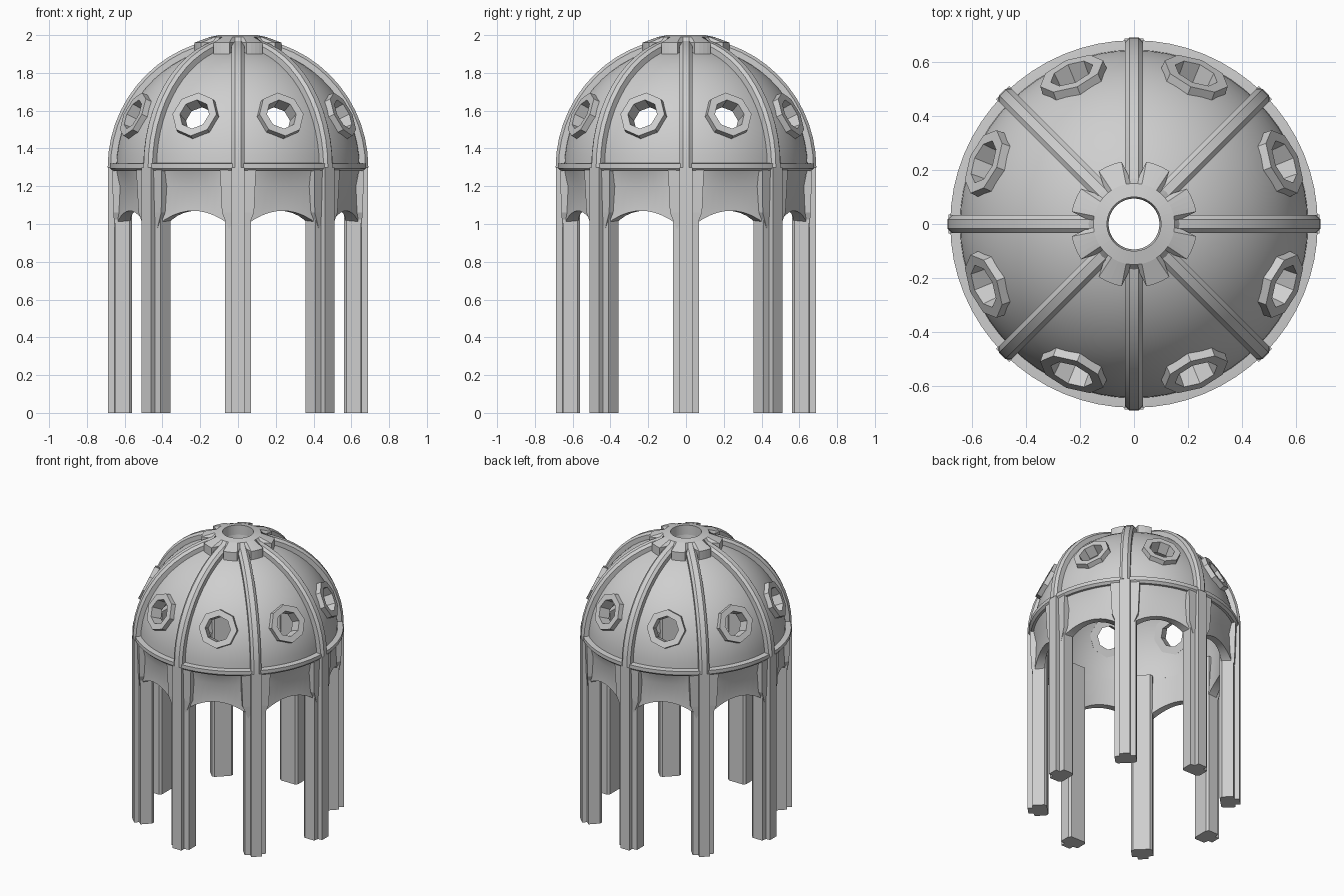
import bpy, bmesh
from math import pi, sin, cos, radians
from mathutils import Matrix, Vector

if "Cube" in bpy.data.objects:
    bpy.data.objects.remove(bpy.data.objects["Cube"])

stone = bpy.data.materials.new("pale grey stone")
stone.use_nodes = True
GREY = (0.62, 0.62, 0.62, 1)
stone.diffuse_color = GREY
stone.node_tree.nodes["Principled BSDF"].inputs["Base Color"].default_value = GREY

SPRING = 1.3      # height where the dome starts
DOME = 0.645      # dome outer radius


def finish(name, bm, smooth=True):
    bmesh.ops.recalc_face_normals(bm, faces=bm.faces)
    mesh = bpy.data.meshes.new(name)
    bm.to_mesh(mesh)
    bm.free()
    mesh.materials.append(stone)
    ob = bpy.data.objects.new(name, mesh)
    bpy.context.collection.objects.link(ob)
    if smooth:
        shade(ob)
    return ob


def shade(ob):
    bpy.ops.object.select_all(action="DESELECT")
    ob.select_set(True)
    bpy.context.view_layer.objects.active = ob
    bpy.ops.object.shade_smooth_by_angle(angle=radians(35))


def sweep(bm, sections, closed):
    """Skin a list of equal cross-sections; cap the ends when open."""
    rows = [[bm.verts.new(p) for p in s] for s in sections]
    n = len(rows[0])
    for i in range(len(rows) if closed else len(rows) - 1):
        a, b = rows[i], rows[(i + 1) % len(rows)]
        for j in range(n):
            k = (j + 1) % n
            bm.faces.new((a[j], a[k], b[k], b[j]))
    if not closed:
        bm.faces.new(rows[0])
        bm.faces.new(rows[-1])


def lathe(name, profile, steps, smooth=True):
    """Revolve a profile; profile(angle) returns (radius, height) points."""
    bm = bmesh.new()
    angles = [2 * pi * i / steps for i in range(steps)]
    sweep(bm, [[(r * cos(a), r * sin(a), z) for r, z in profile(a)]
               for a in angles], True)
    return finish(name, bm, smooth)


def turn(bm, angle):
    bm.transform(Matrix.Rotation(angle, 4, "Z"))


# Dome shell with open top
def dome_profile(a):
    tilt = [radians(81) * i / 14 for i in range(15)]
    outer = [(DOME * cos(t), SPRING + DOME * sin(t)) for t in tilt]
    inner = [((DOME - 0.045) * cos(t), SPRING + (DOME - 0.045) * sin(t)) for t in tilt]
    return outer + inner[::-1]


dome = lathe("dome", dome_profile, 64)

# Window openings cut through the dome, and their raised frames
TILT = radians(25)


def window_matrix(angle):
    out = Vector((cos(angle) * cos(TILT), sin(angle) * cos(TILT), sin(TILT)))
    spot = Vector((0, 0, SPRING)) + out * DOME
    return Matrix.Translation(spot) @ out.to_track_quat("Z", "Y").to_matrix().to_4x4()


bm = bmesh.new()
for i in range(8):
    bmesh.ops.create_cone(bm, cap_ends=True, segments=8, radius1=0.086, radius2=0.086,
                          depth=0.3, matrix=window_matrix(pi / 8 + i * pi / 4))
cutter = finish("window_cutter", bm, False)
cutter.hide_render = True
cut = dome.modifiers.new("windows", "BOOLEAN")
cut.object = cutter
cut.operation = "DIFFERENCE"
cut.solver = "EXACT"
bpy.context.view_layer.objects.active = dome
bpy.ops.object.modifier_apply(modifier=cut.name)
bpy.data.objects.remove(cutter)
shade(dome)

for i in range(8):
    bm = bmesh.new()
    shape = [(0.078, -0.06), (0.13, -0.06), (0.126, 0.02), (0.084, 0.02)]
    sweep(bm, [[(r * cos(k * pi / 4), r * sin(k * pi / 4), z) for r, z in shape]
               for k in range(8)], True)
    bm.transform(window_matrix(pi / 8 + i * pi / 4))
    finish(f"window_frame_{i + 1}", bm, False)

# Ribs arching from the cornice to the crown
for i in range(8):
    bm = bmesh.new()
    sections = []
    for k in range(13):
        t = radians(77) * k / 12
        half = 0.034
        section = [(0.625, -half), (0.675, -half), (0.69, -half / 2),
                   (0.69, half / 2), (0.675, half), (0.625, half)]
        sections.append([(r * cos(t), y, SPRING + r * sin(t)) for r, y in section])
    sweep(bm, sections, False)
    turn(bm, i * pi / 4)
    finish(f"rib_{i + 1}", bm)


# Crown ring with one broad tooth between each pair of ribs
def crown_profile(a):
    off = abs(a % (pi / 4) - pi / 8) / (pi / 8)
    rim = 0.235 if off < 0.55 else 0.175
    return [(0.1, 1.92), (rim, 1.9), (rim, 1.96), (0.15, 1.99), (0.1, 2.0)]


lathe("crown_ring", crown_profile, 64, False)

# Cornice under the dome
lathe("cornice", lambda a: [(0.595, 1.28), (0.665, 1.28), (0.68, 1.295), (0.68, 1.32),
                            (0.63, 1.325), (0.595, 1.325)], 64)


# Drum with recessed panels whose lower edge forms arches between columns
def drum_profile(a):
    t = abs((a + pi / 8) % (pi / 4) - pi / 8) / (pi / 8)
    arch = sin(t * pi / 2)
    low = 0.93 + 0.14 * arch ** 0.6
    face = 0.655 - 0.035 * arch
    return [(0.575, low), (face, low), (face - 0.005, 1.2), (0.65, 1.285), (0.595, 1.285)]


lathe("arched_drum", drum_profile, 96)

# Columns with a projecting pilaster strip on the outer face
HALF_PLAN = [(0.56, 0.055), (0.575, 0.07), (0.65, 0.07), (0.655, 0.035), (0.687, 0.035)]
plan = HALF_PLAN + [(x, -y) for x, y in reversed(HALF_PLAN)]
for i in range(8):
    bm = bmesh.new()
    sweep(bm, [[(x, y, z) for x, y in plan] for z in (0, SPRING)], False)
    turn(bm, i * pi / 4)
    finish(f"column_{i + 1}", bm, False)

    # Bracket flaring out at the column head
    bm = bmesh.new()
    sweep(bm, [[(0.59, -w, z), (r, -w, z), (r, w, z), (0.59, w, z)]
               for z, w, r in ((0.93, 0.03, 0.65), (1.06, 0.085, 0.66),
                               (1.285, 0.095, 0.667))], False)
    turn(bm, i * pi / 4)
    finish(f"column_head_{i + 1}", bm, False)
